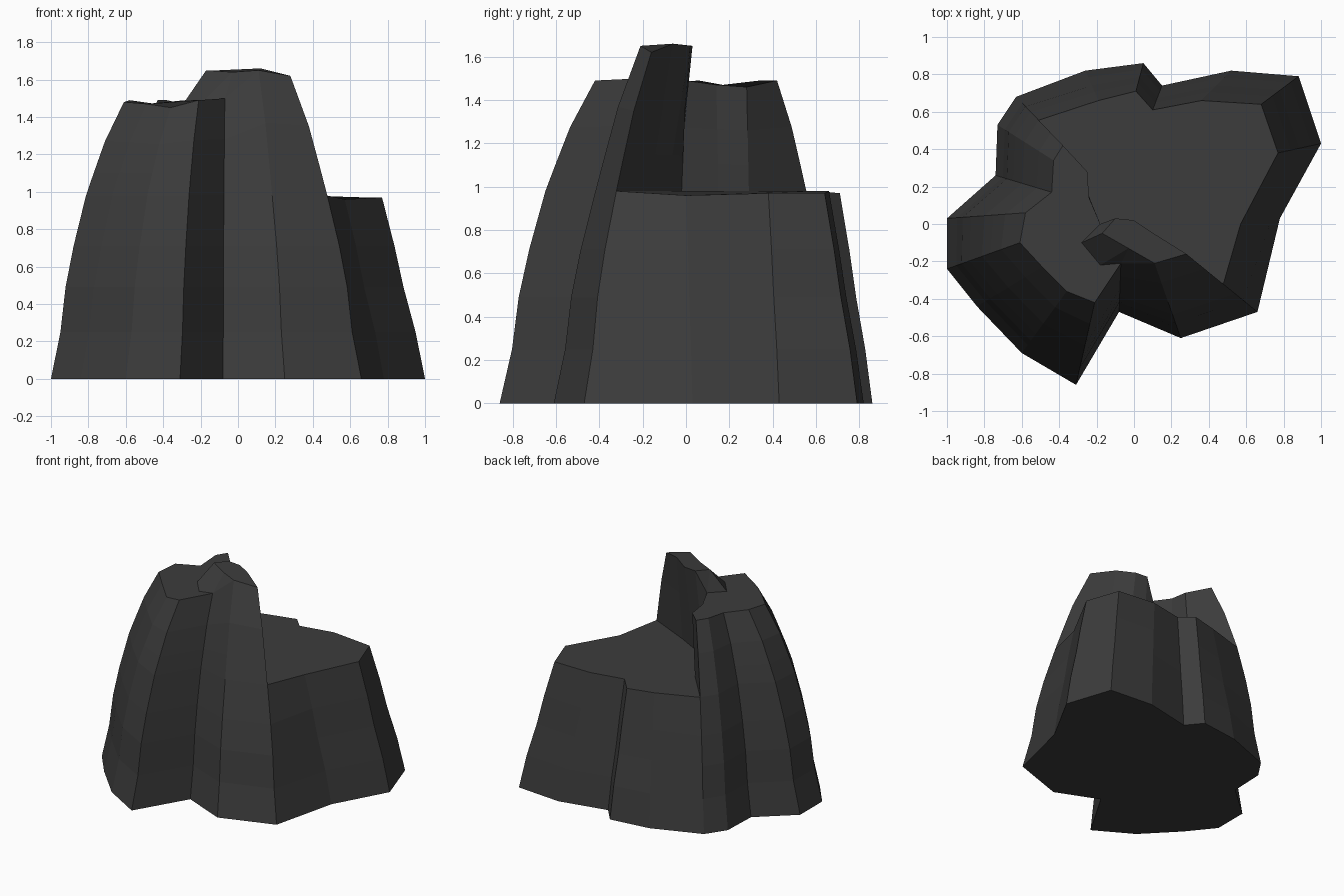
import bpy, bmesh

if "Cube" in bpy.data.objects:
    bpy.data.objects.remove(bpy.data.objects["Cube"])

# Cliff columns, clockwise from the front right: base x, y -> top x, y, z
CLIFF = [(.66, -.47, .28, -.16, 1.62), (.25, -.61, .11, -.21, 1.65),
         (-.08, -.47, -.07, -.21, 1.50), (-.31, -.86, -.21, -.42, 1.49),
         (-.60, -.69, -.36, -.36, 1.45), (-.84, -.44, -.49, -.23, 1.47),
         (-1, -.24, -.61, -.10, 1.48), (-1, .03, -.58, .06, 1.49),
         (-.74, .26, -.44, .17, 1.47), (-.73, .53, -.43, .34, 1.49),
         (-.63, .68, -.38, .42, 1.49)]
# Low terrace columns: base x, y -> rim x, y, z
TERRACE = [(-.26, .82, -.19, .66, .97), (.05, .86, .01, .71, .97),
           (.15, .74, .10, .61, .98), (.52, .82, .36, .66, .98),
           (.88, .79, .68, .64, .97), (1, .43, .77, .38, .97),
           (.78, .03, .57, .0, .96)]
# Inner wall columns, from back left to front right: foot x, y -> top x, y, z
INNER = [(-.28, .29, -.25, .28, 1.46), (-.24, .15, -.24, .14, 1.47),
         (-.19, -.02, -.18, .0, 1.49), (-.12, -.05, -.10, .03, 1.65),
         (.0, -.09, .0, .02, 1.65), (.15, -.17, .12, -.06, 1.66)]

bm = bmesh.new()


def point(c, f, z):
    return bm.verts.new((c[0] + (c[2] - c[0]) * f, c[1] + (c[3] - c[1]) * f, z))


def bridge(a, b):
    n = len(a)
    for i in range(n):
        j = (i + 1) % n
        bm.faces.new((a[i], a[j], b[j], b[i]))


# Lower body: rings with gently flaring sides
levels = [(0, 0, 0), (.25, .13, .22), (.49, .2, .5), (.71, .31, .71), (.98, .48, 1)]
rings = []
for z, fc, ft in levels:
    ring = [point(c, fc, z) for c in CLIFF]
    ring += [point(c, ft, c[4] if ft == 1 else z) for c in TERRACE]
    if rings:
        bridge(rings[-1], ring)
    rings.append(ring)
bm.faces.new(rings[0])
rim = rings[-1]
n = len(CLIFF)

# Terrace floor, then the tower rising from its edge
foot = [point(c, 0, .98) for c in INNER]
bm.faces.new(rim[n - 1:] + [rim[0]] + foot[::-1])
prev = rim[:n] + foot
for t, f in ((.25, .59), (.58, .74), (1, 1)):
    ring = [point(c, f, .98 + (c[4] - .98) * t) for c in CLIFF]
    ring += [point(c, t, .98 + (c[4] - .98) * t) for c in INNER]
    bridge(prev, ring)
    prev = ring

# Two summit levels with a step between them
A, B, C = prev[:3]
I3, I4, I5, I6 = prev[n + 2:]
F1, F2, P1, P2 = [bm.verts.new(p) for p in
                  ((-.18, -.22, 1.49), (-.28, -.10, 1.49),
                   (-.03, -.13, 1.64), (-.17, -.05, 1.65))]
for f in (prev[2:n + 3] + [F2, F1], (A, B, P1, P2, I4, I5, I6), (B, C, P1),
          (C, F1, P1), (F1, F2, P2, P1), (F2, I3, P2), (I3, I4, P2)):
    bm.faces.new(f)

bmesh.ops.recalc_face_normals(bm, faces=bm.faces)
mesh = bpy.data.meshes.new("rock_cliff")
bm.to_mesh(mesh)
bm.free()
rock = bpy.data.objects.new("rock_cliff", mesh)
bpy.context.collection.objects.link(rock)
stone = bpy.data.materials.new("dark_stone")
stone.diffuse_color = (.045, .045, .045, 1)
stone.use_nodes = True
stone.node_tree.nodes["Principled BSDF"].inputs["Base Color"].default_value = stone.diffuse_color
mesh.materials.append(stone)
